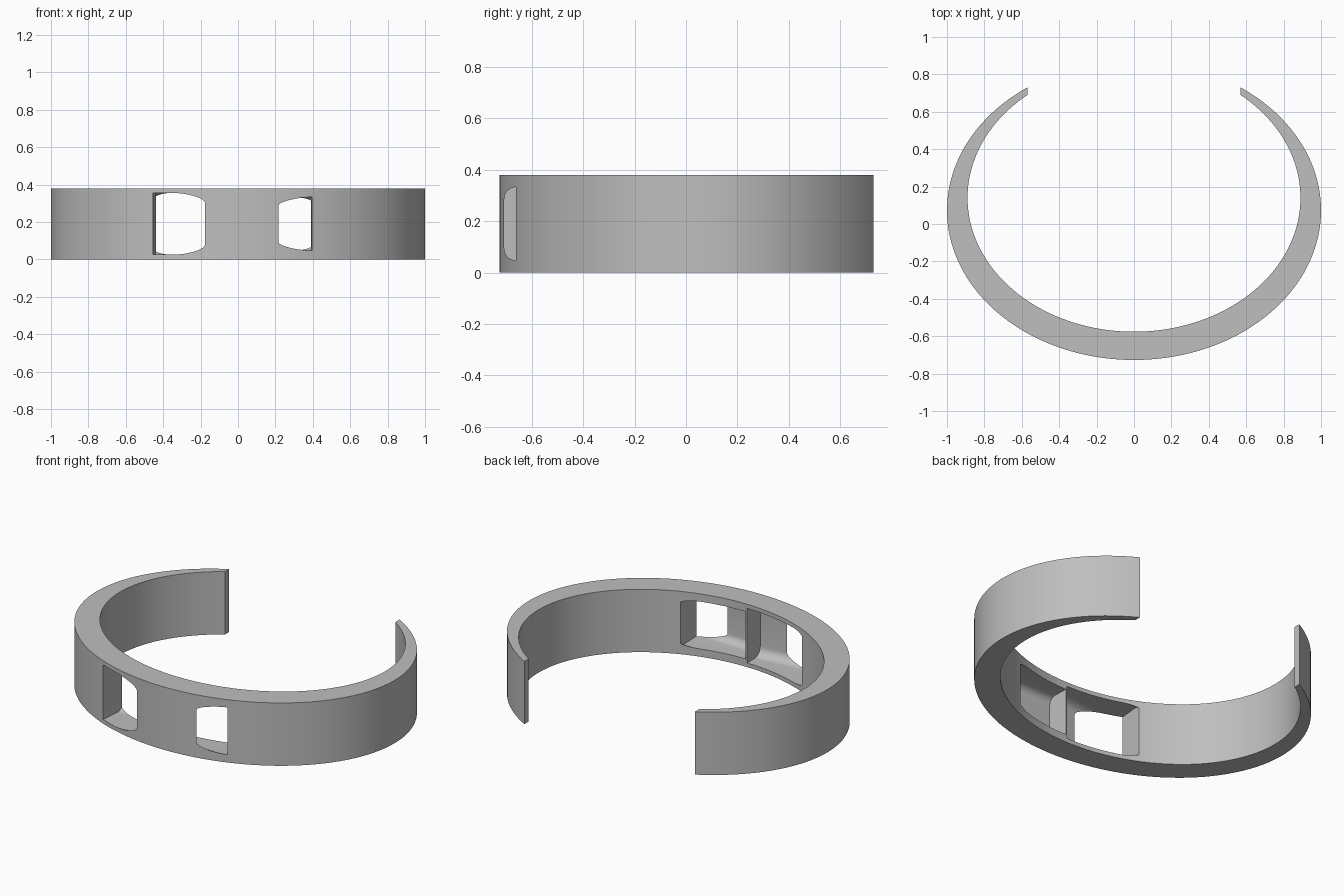
import bpy
import bmesh
from math import acos, pi, cos, sin, radians

if "Cube" in bpy.data.objects:
    bpy.data.objects.remove(bpy.data.objects["Cube"], do_unlink=True)

HEIGHT = 0.38
GAP = 0.57      # half width of the opening at the back
STEPS = 120

grey = bpy.data.materials.new("satin_grey")
grey.use_nodes = True
colour = (0.52, 0.52, 0.52, 1)
grey.diffuse_color = colour
grey.node_tree.nodes["Principled BSDF"].inputs["Base Color"].default_value = colour


def make_object(name, bm):
    bmesh.ops.recalc_face_normals(bm, faces=bm.faces)
    mesh = bpy.data.meshes.new(name)
    bm.to_mesh(mesh)
    bm.free()
    mesh.materials.append(grey)
    obj = bpy.data.objects.new(name, mesh)
    bpy.context.collection.objects.link(obj)
    return obj


def loft(name, first, second):
    """Closed solid between two matching loops of points."""
    bm = bmesh.new()
    a = [bm.verts.new(p) for p in first]
    b = [bm.verts.new(p) for p in second]
    bm.faces.new(a)
    bm.faces.new(b)
    for i in range(len(a)):
        j = (i + 1) % len(a)
        bm.faces.new((a[i], a[j], b[j], b[i]))
    return make_object(name, bm)


def ellipse_arc(rx, ry, cy):
    """Arc round the front that stops at the vertical gap planes."""
    t = acos(GAP / rx)
    start, sweep = pi - t, pi + 2 * t
    return [(rx * cos(start + sweep * i / STEPS),
             cy + ry * sin(start + sweep * i / STEPS)) for i in range(STEPS + 1)]


def rounded_section(front, back, half_height, r):
    """Rounded rectangle in y and z, given by (x, y) at its front and back."""
    (xf, yf), (xb, yb) = front, back
    mid = HEIGHT / 2
    corners = [(yb - r, half_height - r, 0), (yf + r, half_height - r, 90),
               (yf + r, r - half_height, 180), (yb - r, r - half_height, 270)]
    points = []
    for cy, cz, angle in corners:
        for k in range(9):
            t = radians(angle + k * 11.25)
            y = cy + r * cos(t)
            x = xf + (xb - xf) * (y - yf) / (yb - yf)
            points.append((x, y, mid + cz + r * sin(t)))
    return points


# Open band: two offset ellipses, thickest at the front
outline = ellipse_arc(1.0, 0.8, 0.073) + ellipse_arc(0.89, 0.716, 0.14)[::-1]
band = loft("cuff_band", [(x, y, 0) for x, y in outline],
            [(x, y, HEIGHT) for x, y in outline])

# Two rounded pockets that break out through the front, with a thin rib between
pockets = [
    loft("right_pocket_cutter",
         rounded_section((-0.008, -0.698), (-0.001, -0.44), 0.165, 0.055),
         rounded_section((-0.465, -0.743), (-0.438, -0.468), 0.165, 0.055)),
    loft("left_pocket_cutter",
         rounded_section((0.008, -0.709), (0.001, -0.49), 0.143, 0.046),
         rounded_section((0.396, -0.707), (0.39, -0.494), 0.143, 0.046)),
]
for cutter in pockets:
    cutter.hide_render = True
    cutter.hide_viewport = True
    mod = band.modifiers.new("pocket", "BOOLEAN")
    mod.operation = "DIFFERENCE"
    mod.solver = "EXACT"
    mod.object = cutter

# Apply the cuts and smooth the curved walls
graph = bpy.context.evaluated_depsgraph_get()
cut_mesh = bpy.data.meshes.new_from_object(band.evaluated_get(graph))
band.modifiers.clear()
band.data = cut_mesh
for cutter in pockets:
    bpy.data.objects.remove(cutter, do_unlink=True)

bpy.ops.object.select_all(action="DESELECT")
band.select_set(True)
bpy.context.view_layer.objects.active = band
bpy.ops.object.shade_smooth_by_angle(angle=radians(30))
